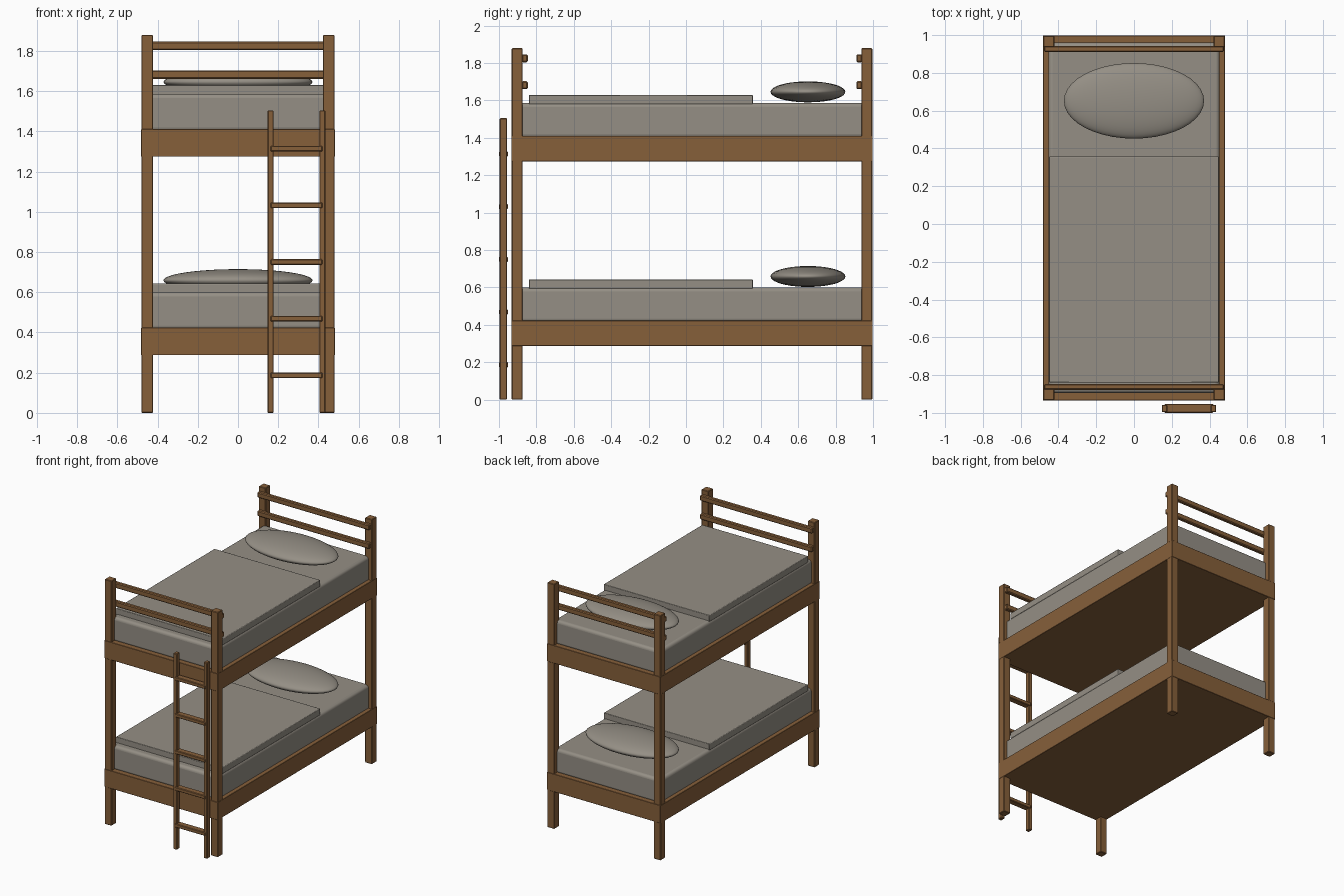
import bpy

if "Cube" in bpy.data.objects:
    bpy.data.objects.remove(bpy.data.objects["Cube"])


def material(name, rgb):
    m = bpy.data.materials.new(name)
    m.diffuse_color = (*rgb, 1)
    m.use_nodes = True
    m.node_tree.nodes["Principled BSDF"].inputs["Base Color"].default_value = m.diffuse_color
    return m


WOOD = material("brown wood", (0.24, 0.115, 0.042))
CLOTH = material("grey fabric", (0.30, 0.275, 0.235))


def box(name, x, y, z, mat, bevel=0.004, segments=1):
    """Bevelled box from (min, max) ranges."""
    bpy.ops.mesh.primitive_cube_add(
        size=1, location=[(r[0] + r[1]) / 2 for r in (x, y, z)])
    ob = bpy.context.object
    ob.name = name
    ob.scale = [r[1] - r[0] for r in (x, y, z)]
    bpy.ops.object.transform_apply(location=False, rotation=False, scale=True)
    ob.data.materials.append(mat)
    mod = ob.modifiers.new("soft edges", "BEVEL")
    mod.width = bevel
    mod.segments = segments
    if segments > 1:
        bpy.ops.object.shade_smooth_by_angle()
    return ob


# Corner posts
for sx, side in ((-1, "left"), (1, "right")):
    x = sorted((sx * 0.422, sx * 0.481))
    box(f"post_front_{side}", x, (-0.932, -0.873), (0, 1.88), WOOD)
    box(f"post_back_{side}", x, (0.937, 0.996), (0, 1.88), WOOD)

# Two bunks: base, mattress, blanket, pillow
for level, z in (("lower", 0.287), ("upper", 1.274)):
    box(f"{level}_base", (-0.482, 0.482), (-0.934, 0.998), (z, z + 0.137), WOOD, 0.002)
    box(f"{level}_mattress", (-0.453, 0.453), (-0.895, 0.96),
        (z + 0.125, z + 0.313), CLOTH, 0.022, 4)
    box(f"{level}_blanket", (-0.449, 0.449), (-0.84, 0.357),
        (z + 0.306, z + 0.356), CLOTH, 0.004, 2)
    bpy.ops.mesh.primitive_uv_sphere_add(
        segments=40, ring_count=20, radius=1, location=(0, 0.652, z + 0.372))
    pillow = bpy.context.object
    pillow.name = f"{level}_pillow"
    pillow.scale = (0.371, 0.2, 0.056)
    pillow.data.materials.append(CLOTH)
    bpy.ops.object.shade_smooth()

# Guard rails on the inner faces of the posts
for end, y in (("front", (-0.878, -0.846)), ("back", (0.911, 0.942))):
    for row, z in (("low", 1.682), ("high", 1.825)):
        box(f"{end}_rail_{row}", (-0.476, 0.476), y, (z - 0.021, z + 0.021), WOOD, 0.006)

# Ladder
for side, x in (("left", 0.162), ("right", 0.42)):
    box(f"ladder_stile_{side}", (x - 0.015, x + 0.015), (-0.996, -0.957), (0, 1.505), WOOD)
for i in range(5):
    z = 0.187 + i * 0.2818
    box(f"ladder_rung_{i + 1}", (0.162, 0.42), (-1.0, -0.952), (z - 0.014, z + 0.014), WOOD)
